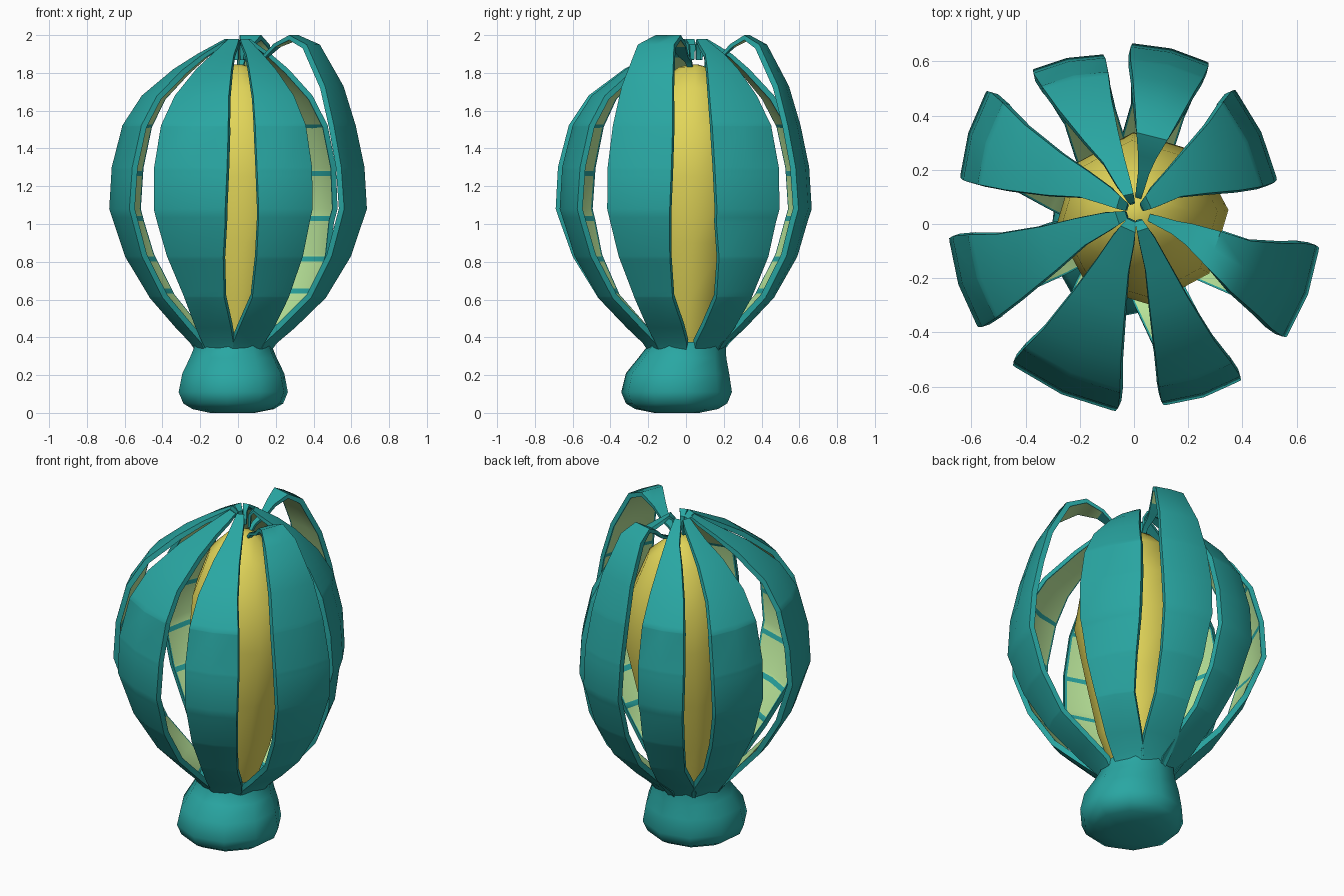
import bpy, bmesh, math
from mathutils import Vector

if "Cube" in bpy.data.objects:
    bpy.data.objects.remove(bpy.data.objects["Cube"])


def material(name, rgb):
    m = bpy.data.materials.new(name)
    m.diffuse_color = (*rgb, 1)
    m.use_nodes = True
    m.node_tree.nodes["Principled BSDF"].inputs["Base Color"].default_value = m.diffuse_color
    return m


TEAL = material("teal", (0.022, 0.385, 0.365))
PALE = material("pale_green", (0.50, 0.80, 0.33))
YELLOW = material("yellow", (0.76, 0.67, 0.10))


def finish(bm, name, mats, angle):
    bmesh.ops.recalc_face_normals(bm, faces=bm.faces)
    me = bpy.data.meshes.new(name)
    bm.to_mesh(me)
    bm.free()
    ob = bpy.data.objects.new(name, me)
    bpy.context.collection.objects.link(ob)
    for m in mats:
        me.materials.append(m)
    bpy.ops.object.select_all(action='DESELECT')
    ob.select_set(True)
    bpy.context.view_layer.objects.active = ob
    bpy.ops.object.shade_smooth_by_angle(angle=math.radians(angle))
    return ob


def lathe(name, rings, sides, mat, turn=0.0):
    """Rings are (radius, z, centre x, centre y), capped at both ends."""
    bm = bmesh.new()
    loops = []
    for r, z, cx, cy in rings:
        loops.append([bm.verts.new((cx + r * math.cos(turn + math.tau * k / sides),
                                    cy + r * math.sin(turn + math.tau * k / sides), z))
                      for k in range(sides)])
    for a, b in zip(loops, loops[1:]):
        for k in range(sides):
            n = (k + 1) % sides
            bm.faces.new((a[k], a[n], b[n], b[k]))
    bm.faces.new(loops[0])
    bm.faces.new(loops[-1])
    return finish(bm, name, [mat], 60)


# bulbous base and inner bud
lathe("base", [(0.12, 0.0, -0.03, -0.05), (0.22, 0.02, -0.025, -0.05), (0.27, 0.05, -0.025, -0.05),
               (0.295, 0.11, -0.025, -0.05), (0.275, 0.21, -0.025, -0.045), (0.235, 0.29, -0.025, -0.02),
               (0.212, 0.345, -0.025, 0.0), (0.21, 0.375, -0.025, 0.0)], 10, TEAL, 0.2)
lathe("bud", [(0.12, 0.34, -0.02, 0), (0.20, 0.60, 0, 0), (0.26, 0.90, 0.01, 0.01),
              (0.32, 1.25, 0.03, 0.02), (0.29, 1.50, 0.02, 0.02), (0.20, 1.72, 0.01, 0.03),
              (0.08, 1.83, 0, 0.04), (0.02, 1.845, 0, 0.04)], 8, YELLOW, 0.1)

# petal side profiles: (radius, z, width)
LOWER = [(0.175, 0.31, 0.14), (0.212, 0.37, 0.178), (0.30, 0.45, 0.20), (0.46, 0.61, 0.215),
         (0.59, 0.83, 0.285), (0.67, 1.08, 0.345), (0.655, 1.30, 0.352)]
CLOSED = LOWER + [(0.60, 1.52, 0.325), (0.50, 1.68, 0.26), (0.34, 1.82, 0.17), (0.22, 1.90, 0.105),
                  (0.12, 1.955, 0.07), (0.07, 1.98, 0.05), (0.035, 1.95, 0.03), (0.03, 1.87, 0.02)]
ARCHED = LOWER + [(0.61, 1.52, 0.33), (0.55, 1.73, 0.28), (0.43, 1.95, 0.20),
                  (0.31, 2.00, 0.14), (0.21, 1.955, 0.08), (0.15, 1.90, 0.05),
                  (0.08, 1.87, 0.035), (0.05, 1.83, 0.025)]
STRIPES = (0.63, 0.80, 1.02, 1.27, 1.53)
COLS = (-1, -0.93, 0, 0.93, 1)


def with_stripes(profile):
    """Insert a pair of rows for every inner stripe."""
    cuts = [s + d for s in STRIPES for d in (-0.013, 0.013)]
    rows = []
    for a, b in zip(profile, profile[1:]):
        rows.append(a)
        for c in cuts:
            if a[1] < c < b[1]:
                t = (c - a[1]) / (b[1] - a[1])
                rows.append(tuple(p + (q - p) * t for p, q in zip(a, b)))
    return rows + [profile[-1]]


def petal(name, angle, reach, width, twist, profile):
    rows = with_stripes(profile)
    bm = bmesh.new()
    outer, inner = [], []
    for i, (r, z, w) in enumerate(rows):
        p, q = rows[max(i - 1, 0)], rows[min(i + 1, len(rows) - 1)]
        n = Vector((q[1] - p[1], p[0] - q[0])).normalized()
        thick = min(0.03, 0.012 + w * 0.1)
        k = min(max((z - 0.4) / 0.6, 0), 1)
        r *= 1 + (reach - 1) * k
        half = 0.5 * w * (1 + (width - 1) * k)
        a = math.radians(angle)
        f = math.radians(angle + twist * k)
        h = min(max((z - 0.35) / 1.5, 0), 1)
        centre = Vector((-0.025 + 0.03 * h, 0.045 * h, 0))
        # petals gather round the neck below and the bud tip above
        c = 1 - min(max((r - 0.2) / 0.25, 0), 1)
        out = Vector((math.cos(a), math.sin(a), 0))
        face = Vector((math.cos(f), math.sin(f), 0))
        side = Vector((-face.y, face.x, 0))
        ro, ri = [], []
        for u in COLS:
            bulge = 0.12 * half * (1 - u * u) - 0.012 * k
            pt = (centre * c + out * r + side * (half * u) + Vector((0, 0, z))
                  + face * bulge * max(n.x, 0))
            ro.append(bm.verts.new(pt))
            ri.append(bm.verts.new(pt - thick * (face * n.x + Vector((0, 0, n.y)))))
        outer.append(ro)
        inner.append(ri)
    last = len(COLS) - 1
    for i in range(len(rows) - 1):
        zm = (rows[i][1] + rows[i + 1][1]) / 2
        striped = (rows[i + 1][1] - rows[i][1] < 0.03 and any(abs(zm - s) < 0.004 for s in STRIPES))
        for j in range(last):
            bm.faces.new((outer[i][j], outer[i][j + 1], outer[i + 1][j + 1], outer[i + 1][j]))
            g = bm.faces.new((inner[i][j], inner[i + 1][j], inner[i + 1][j + 1], inner[i][j + 1]))
            # inner side is pale, leaving a teal border and teal stripes
            if 0 < j < last and 0 < j < last - 1 and zm > 0.38 and rows[i][2] > 0.12 and not striped:
                g.material_index = 1
        for j in (0, last):
            bm.faces.new((outer[i][j], outer[i + 1][j], inner[i + 1][j], inner[i][j]))
    for i in (0, -1):
        for j in range(last):
            bm.faces.new((outer[i][j], outer[i][j + 1], inner[i][j + 1], inner[i][j]))
    return finish(bm, name, [TEAL, PALE], 45)


# eight petals: angle, reach, width factor, twist, profile
PETALS = [(78, 0.98, 0.84, -2, ARCHED), (36, 0.85, 1.06, -11, CLOSED),
          (-22, 1.02, 1.02, 2, ARCHED), (-68, 1.02, 0.87, -4, CLOSED),
          (-113, 1.0, 1.2, -1, CLOSED), (-161, 1.01, 1.0, -1, CLOSED),
          (151, 1.03, 0.97, 12, CLOSED), (112, 0.98, 0.77, -10, CLOSED)]
for i, args in enumerate(PETALS):
    petal(f"petal_{i + 1}", *args)
